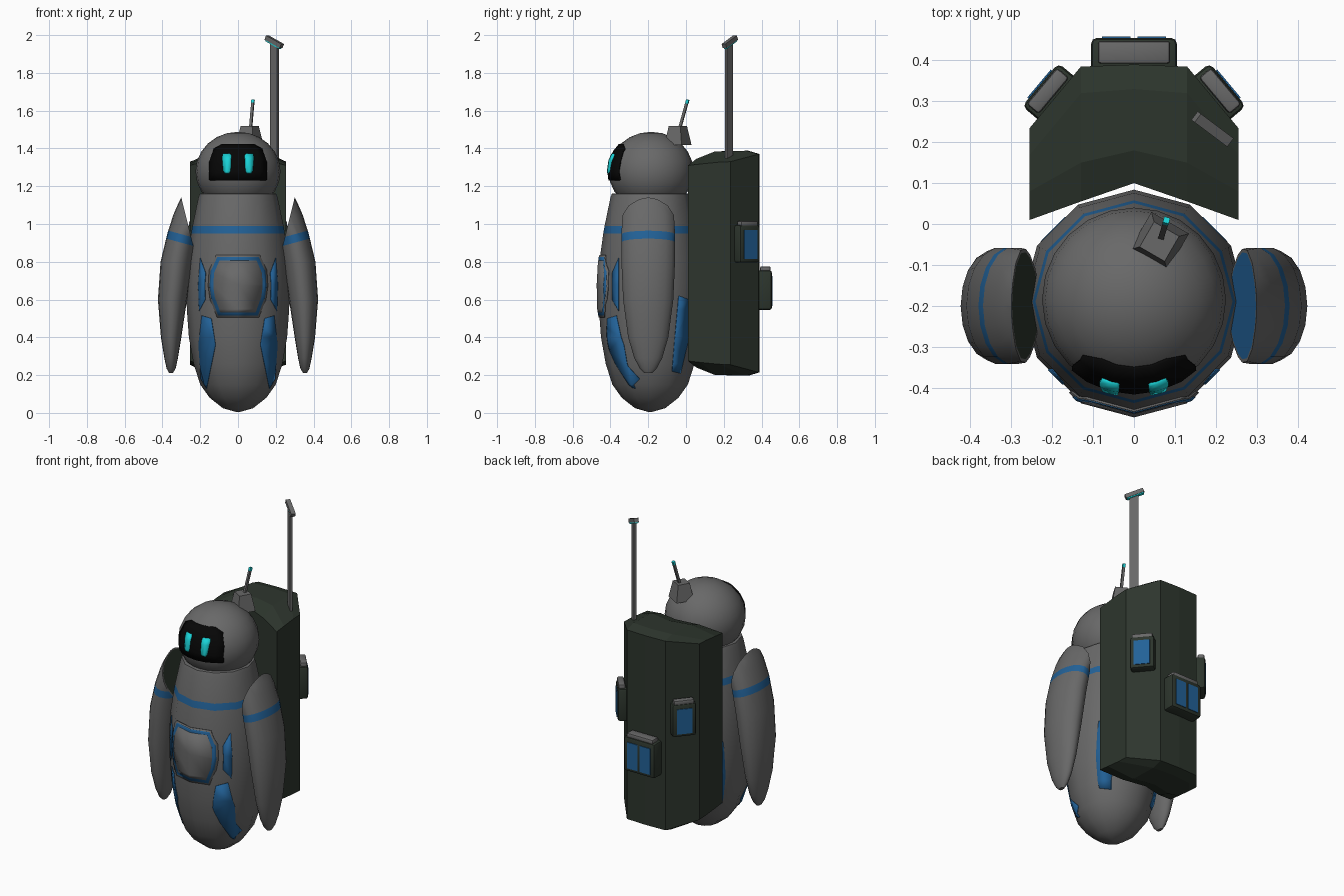
import bpy
import bmesh
import math
from mathutils import Matrix, Vector

if "Cube" in bpy.data.objects:
    bpy.data.objects.remove(bpy.data.objects["Cube"])


def material(name, rgb):
    m = bpy.data.materials.new(name)
    m.use_nodes = True
    colour = (*rgb, 1)
    m.diffuse_color = colour
    m.node_tree.nodes["Principled BSDF"].inputs["Base Color"].default_value = colour
    return m


GREY = material("grey", (0.14, 0.14, 0.14))
BLUE = material("blue", (0.016, 0.12, 0.31))
GREEN = material("dark green", (0.026, 0.036, 0.026))
BLACK = material("black", (0.002, 0.002, 0.002))
CYAN = material("cyan", (0.01, 0.65, 0.68))


def finish(bm, name, mats, smooth=None):
    bmesh.ops.recalc_face_normals(bm, faces=bm.faces)
    mesh = bpy.data.meshes.new(name)
    bm.to_mesh(mesh)
    bm.free()
    for m in mats:
        mesh.materials.append(m)
    obj = bpy.data.objects.new(name, mesh)
    bpy.context.collection.objects.link(obj)
    if smooth:
        bpy.ops.object.select_all(action="DESELECT")
        obj.select_set(True)
        bpy.context.view_layer.objects.active = obj
        bpy.ops.object.shade_smooth_by_angle(angle=math.radians(smooth))
    return obj


def loft(rings, segments):
    """Skin elliptical rings (z, x centre, y centre, x radius, y radius)."""
    bm = bmesh.new()
    loops = []
    for z, cx, cy, rx, ry in rings:
        angles = [math.tau * i / segments for i in range(segments)]
        loops.append([bm.verts.new((cx + rx * math.cos(a), cy + ry * math.sin(a), z)) for a in angles])
    for low, high in zip(loops, loops[1:]):
        for i in range(segments):
            j = (i + 1) % segments
            bm.faces.new((low[i], low[j], high[j], high[i]))
    bm.faces.new(loops[0][::-1])
    bm.faces.new(loops[-1])
    return bm


def bisect(bm, point, normal, clear=False):
    geom = bm.verts[:] + bm.edges[:] + bm.faces[:]
    return bmesh.ops.bisect_plane(bm, geom=geom, plane_co=point, plane_no=normal, clear_outer=clear)


def patch(name, source, outline, facing, thickness, mat):
    """Plate that follows a surface, trimmed to a convex outline seen along an axis."""
    bm = bmesh.new()
    bm.from_mesh(source.data)
    facing = Vector(facing)
    side = abs(facing.x) > 0.5
    points = [Vector((0, u, z)) if side else Vector((u, 0, z)) for u, z in outline]
    centre = sum(points, Vector()) / len(points)
    bm.normal_update()
    away = [f for f in bm.faces if f.normal.dot(facing) < 0.05]
    bmesh.ops.delete(bm, geom=away, context="FACES")
    for a, b in zip(points, points[1:] + points[:1]):
        normal = (b - a).cross(facing).normalized()
        if normal.dot(centre - a) > 0:
            normal = -normal
        bisect(bm, a, normal, True)
    for f in bm.faces:
        f.material_index = 0
    mesh = bpy.data.meshes.new(name)
    bm.to_mesh(mesh)
    bm.free()
    mesh.materials.append(mat)
    obj = bpy.data.objects.new(name, mesh)
    bpy.context.collection.objects.link(obj)
    mod = obj.modifiers.new("thickness", "SOLIDIFY")
    mod.thickness = thickness
    mod.offset = 1
    return obj


def box(name, size, matrix, mat, bevel=0):
    bm = bmesh.new()
    bmesh.ops.create_cube(bm, size=1)
    bmesh.ops.scale(bm, vec=size, verts=bm.verts)
    if bevel:
        bmesh.ops.bevel(bm, geom=bm.edges[:], offset=bevel, segments=2, profile=0.5, affect="EDGES")
    bmesh.ops.transform(bm, matrix=matrix, verts=bm.verts)
    return finish(bm, name, [mat], 40 if bevel else None)


def beam(name, a, b, width, height, mat, lift=0):
    """Box laid along the line from a to b."""
    a, b = Vector(a), Vector(b)
    x = (b - a).normalized()
    y = Vector((0, 0, 1)).cross(x).normalized()
    z = x.cross(y)
    rot = Matrix((x, y, z)).transposed().to_4x4()
    return box(name, ((b - a).length, width, height), Matrix.Translation((a + b) / 2 + z * lift) @ rot, mat)


def mirrored(points):
    return points + [(-x, z) for x, z in reversed(points)]


# Body with painted chest band
profile = [(0.01, 0.005), (0.08, 0.025), (0.15, 0.08), (0.2, 0.15), (0.235, 0.26), (0.26, 0.4),
           (0.271, 0.55), (0.274, 0.68), (0.266, 0.82), (0.248, 0.95), (0.241, 0.99),
           (0.21, 1.14), (0.203, 1.16), (0.16, 1.165)]
bm = loft([(z, 0, -0.19, r, r) for r, z in profile], 12)
for f in bm.faces:
    f.material_index = int(0.95 < f.calc_center_median().z < 0.99)
body = finish(bm, "body", [GREY, BLUE], 42)

# Head
bm = bmesh.new()
bmesh.ops.create_uvsphere(bm, u_segments=24, v_segments=12, radius=1)
bmesh.ops.scale(bm, vec=(0.225, 0.225, 0.21), verts=bm.verts)
bmesh.ops.translate(bm, vec=(0, -0.185, 1.278), verts=bm.verts)
head = finish(bm, "head", [GREY], 60)

# Visor and eyes
FRONT = (0, -1, 0)
visor = mirrored([(0.08, 1.42), (0.125, 1.395), (0.148, 1.33), (0.148, 1.235), (0.14, 1.23)])
patch("visor", head, visor, FRONT, 0.007, BLACK)
for s, side in ((1, "left"), (-1, "right")):
    eye = [(s * x, z) for x, z in [(0.034, 1.36), (0.04, 1.367), (0.075, 1.367), (0.08, 1.35),
                                   (0.073, 1.28), (0.065, 1.27), (0.045, 1.27), (0.038, 1.28)]]
    patch(side + "_eye", head, eye, FRONT, 0.014, CYAN)

# Belly panel: rim, blue ring and middle
belly = mirrored([(0.115, 0.835), (0.15, 0.755), (0.155, 0.67), (0.145, 0.6), (0.11, 0.505)])
for name, scale, thick, mat in (("belly_rim", 1, 0.005, GREY), ("belly_ring", 0.94, 0.007, BLUE),
                                ("belly_middle", 0.83, 0.009, GREY)):
    shape = [(x * scale, 0.67 + (z - 0.67) * scale) for x, z in belly]
    patch(name, body, shape, FRONT, thick, mat)

# Blue body markings
lower = [(0.19, 0.515), (0.14, 0.5), (0.118, 0.36), (0.165, 0.13), (0.195, 0.18), (0.208, 0.36)]
middle = [(-0.355, 0.82), (-0.39, 0.74), (-0.39, 0.6), (-0.355, 0.54)]
rear = [(-0.04, 0.62), (0.015, 0.6), (0.015, 0.4), (-0.03, 0.21), (-0.075, 0.22), (-0.06, 0.4)]
for s, side in ((1, "left"), (-1, "right")):
    patch(side + "_front_marking", body, [(s * x, z) for x, z in lower], FRONT, 0.003, BLUE)
    patch(side + "_side_marking", body, middle, (s, 0, 0), 0.003, BLUE)
    patch(side + "_rear_marking", body, rear, (s, 0, 0), 0.003, BLUE)

# Flipper arms: z, inner x, outer x, half depth
sections = [(0.21, 0.345, 0.365, 0.02), (0.235, 0.33, 0.378, 0.045), (0.29, 0.318, 0.39, 0.075),
            (0.4, 0.3, 0.408, 0.108), (0.6, 0.27, 0.424, 0.135), (0.8, 0.24, 0.41, 0.144),
            (0.95, 0.215, 0.374, 0.144), (1.05, 0.18, 0.342, 0.138), (1.1, 0.19, 0.32, 0.12),
            (1.14, 0.24, 0.3, 0.07)]
for s, side, cap in ((1, "left", BLUE), (-1, "right", GREEN)):
    bm = loft([(z, s * (a + b) / 2, -0.2, (b - a) / 2, ry) for z, a, b, ry in sections], 18)
    slope = Vector((-0.27 * s, 0, 1))
    for height in (0.82, 0.865):
        bisect(bm, (0, 0, height), slope)
    for f in bm.faces:
        f.material_index = int(0.82 < slope.dot(f.calc_center_median()) < 0.865)
    # Slanted shoulder cut
    cut = bisect(bm, (s * 0.3, 0, 1.14), (-0.97 * s, 0, 0.24), True)
    edges = [e for e in cut["geom_cut"] if isinstance(e, bmesh.types.BMEdge)]
    faces = bmesh.ops.holes_fill(bm, edges=edges)["faces"]
    for f in faces:
        f.material_index = 0
    bm.normal_update()
    bmesh.ops.inset_region(bm, faces=faces, thickness=0.008, use_even_offset=True)
    for f in faces:
        f.material_index = 2
    finish(bm, side + "_arm", [GREY, BLUE, cap], 42)

# Backpack shell: columns of x, rows of (y, height of top)
columns = [(0, [(0.1, 1.36), (0.18, 1.385), (0.33, 1.388), (0.39, 1.37)]),
           (0.13, [(0.055, 1.345), (0.15, 1.383), (0.32, 1.388), (0.385, 1.37)]),
           (0.255, [(0.01, 1.31), (0.08, 1.318), (0.17, 1.327), (0.235, 1.33)])]
columns = [(-x, rows) for x, rows in reversed(columns[1:])] + columns
bm = bmesh.new()
loops = []
for x, rows in columns:
    top = [bm.verts.new((x, y, z)) for y, z in rows]
    bottom = [bm.verts.new((x, y, 1.585 - z)) for y, z in rows]
    loops.append(top + bottom[::-1])
for a, b in zip(loops, loops[1:]):
    for i in range(len(a)):
        j = (i + 1) % len(a)
        bm.faces.new((a[i], a[j], b[j], b[i]))
bm.faces.new(loops[0])
bm.faces.new(loops[-1])
finish(bm, "backpack", [GREEN])


# Pouches with a lid and blue panes
def pouch(name, centre, degrees, width, depth, low, high, panes, pane_width):
    frame = Matrix.Translation((*centre, 0)) @ Matrix.Rotation(math.radians(degrees), 4, "Z")

    def at(x, y, z):
        return frame @ Matrix.Translation((x, y, z))

    mid = (low + high) / 2
    box(name, (width, depth + 0.03, high - low), at(0, depth / 2 - 0.015, mid), GREEN, 0.014)
    box(name + "_lid", (width * 0.84, depth * 0.8, 0.03), at(0, depth / 2, high + 0.006), GREY, 0.008)
    for i, x in enumerate(panes):
        box(f"{name}_pane_{i + 1}", (pane_width, 0.008, (high - low) * 0.76), at(x, depth, mid - 0.004), BLUE)


pouch("rear_pouch", (0, 0.385), 0, 0.21, 0.07, 0.545, 0.755, (-0.043, 0.043), 0.07)
for s, side in ((1, "left"), (-1, "right")):
    pouch(side + "_pouch", (s * 0.1925, 0.31), -50 * s, 0.138, 0.048, 0.795, 0.995, (0,), 0.09)

# Tall mast on the backpack
turn = Matrix.Translation((0.192, 0.228, 1.63)) @ Matrix.Rotation(math.radians(-39), 4, "Z")
box("mast", (0.05, 0.014, 0.67), turn, GREY)
beam("mast_head", (0.152, 0.262, 1.987), (0.232, 0.202, 1.942), 0.026, 0.024, GREY)
beam("mast_light", (0.156, 0.259, 1.985), (0.228, 0.205, 1.944), 0.022, 0.008, CYAN, -0.014)

# Small aerial on the head
bm = bmesh.new()
bmesh.ops.create_cone(bm, cap_ends=True, segments=4, radius1=0.075, radius2=0.05, depth=0.1)
place = Matrix.Translation((0.062, -0.043, 1.468)) @ Matrix.Rotation(math.radians(15), 4, "Z")
bmesh.ops.transform(bm, matrix=place, verts=bm.verts)
finish(bm, "aerial_base", [GREY])
beam("aerial", (0.066, -0.035, 1.5), (0.078, 0.004, 1.64), 0.014, 0.014, GREY)
beam("aerial_tip", (0.078, 0.004, 1.638), (0.0796, 0.0095, 1.658), 0.015, 0.015, CYAN)
